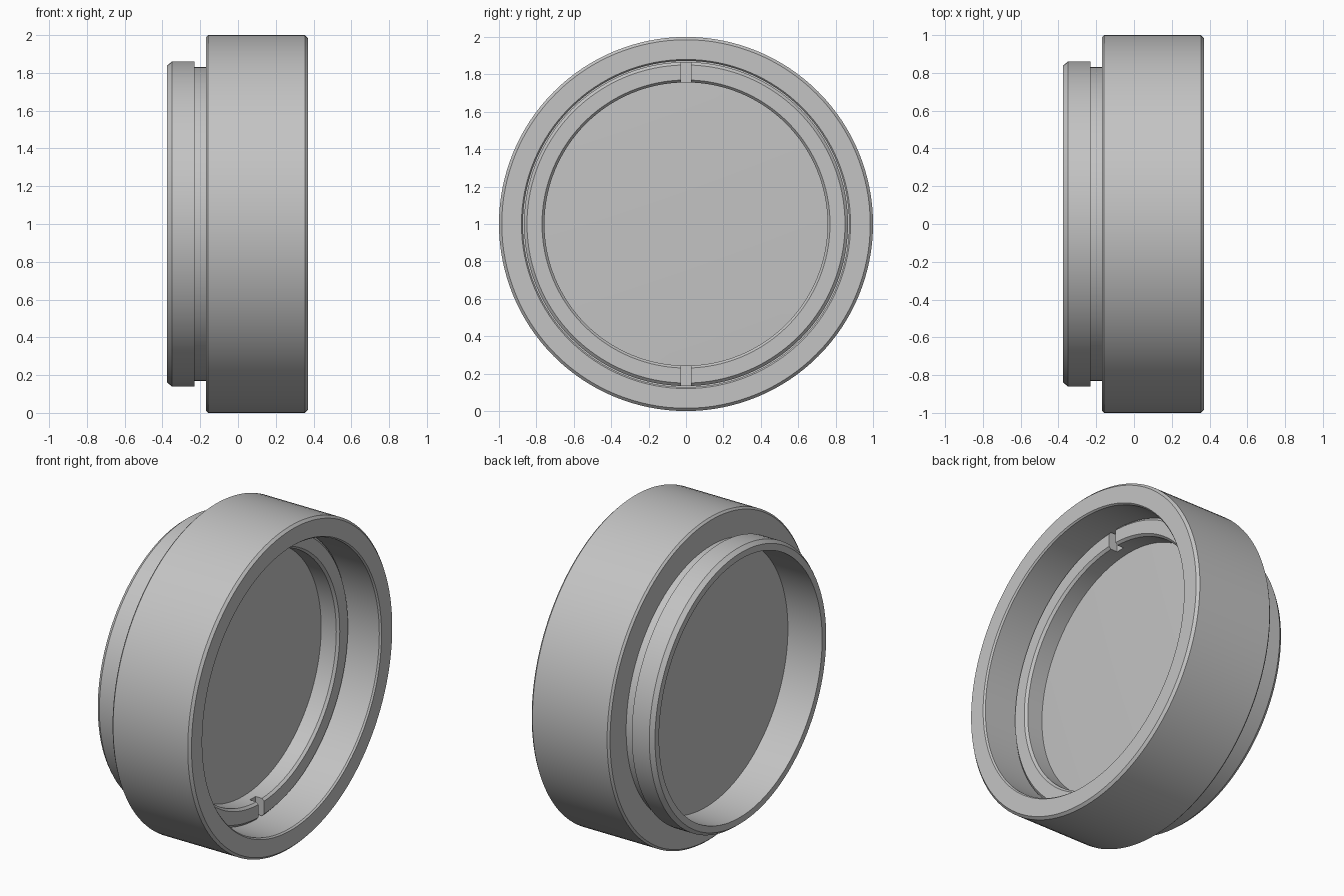
import bpy, bmesh, math

cube = bpy.data.objects.get("Cube")
if cube:
    bpy.data.objects.remove(cube, do_unlink=True)

SEGMENTS = 128
AXIS_Z = 1.0

grey = bpy.data.materials.new("plain grey")
grey.use_nodes = True
COLOUR = (0.55, 0.55, 0.55, 1.0)
grey.diffuse_color = COLOUR
grey.node_tree.nodes["Principled BSDF"].inputs["Base Color"].default_value = COLOUR


def add_object(name, bm):
    bmesh.ops.remove_doubles(bm, verts=bm.verts, dist=1e-5)
    bmesh.ops.recalc_face_normals(bm, faces=bm.faces)
    mesh = bpy.data.meshes.new(name)
    bm.to_mesh(mesh)
    bm.free()
    mesh.materials.append(grey)
    obj = bpy.data.objects.new(name, mesh)
    bpy.context.collection.objects.link(obj)
    obj.location.z = AXIS_Z
    return obj


def lathe(name, profile, closed=True):
    """Spin (x, radius) points around the x axis."""
    bm = bmesh.new()
    verts = [bm.verts.new((x, 0, r)) for x, r in profile]
    edges = [bm.edges.new(pair) for pair in zip(verts, verts[1:])]
    if closed:
        edges.append(bm.edges.new((verts[-1], verts[0])))
    bmesh.ops.spin(bm, geom=verts + edges, cent=(0, 0, 0), axis=(1, 0, 0),
                   angle=math.tau, steps=SEGMENTS, use_merge=True)
    return add_object(name, bm)


def smooth(obj):
    bpy.ops.object.select_all(action="DESELECT")
    obj.select_set(True)
    bpy.context.view_layer.objects.active = obj
    bpy.ops.object.shade_smooth_by_angle(angle=math.radians(25))


# Housing: wide barrel, narrow neck and rear collar in one turned shell
housing = lathe("housing", [
    (-0.375, 0.80), (-0.375, 0.84), (-0.35, 0.86), (-0.23, 0.86),
    (-0.23, 0.83), (-0.17, 0.83), (-0.17, 0.988), (-0.158, 1.0),
    (0.355, 1.0), (0.37, 0.985), (0.37, 0.88), (0.36, 0.872),
    (0.03, 0.872), (0.03, 0.80)])

# Glass disc with a very slight bulge on the front
bulge = [(0.04 + 0.012 * (1 - (i / 8) ** 2), 0.80 * i / 8) for i in range(9)]
glass = lathe("glass_disc", bulge + [(-0.14, 0.80), (-0.14, 0.0)], closed=False)

# Retaining ring holding the glass
ring = lathe("retaining_ring", [
    (0.035, 0.757), (0.145, 0.757), (0.16, 0.77), (0.16, 0.85),
    (0.145, 0.866), (0.035, 0.866)])

# Two spanner slots cut in the ring, top and bottom
bm = bmesh.new()
for side in (1, -1):
    box = bmesh.ops.create_cube(bm, size=1)["verts"]
    bmesh.ops.scale(bm, vec=(0.12, 0.056, 0.3), verts=box)
    bmesh.ops.translate(bm, vec=(0.16, 0, side * 0.82), verts=box)
cutter = add_object("slot_cutter", bm)
cutter.hide_render = True
cut = ring.modifiers.new("slots", "BOOLEAN")
cut.operation = "DIFFERENCE"
cut.solver = "EXACT"
cut.object = cutter
bpy.ops.object.select_all(action="DESELECT")
ring.select_set(True)
bpy.context.view_layer.objects.active = ring
bpy.context.view_layer.update()
bpy.ops.object.modifier_apply(modifier=cut.name)
bpy.data.objects.remove(cutter, do_unlink=True)

for part in (housing, glass, ring):
    smooth(part)
